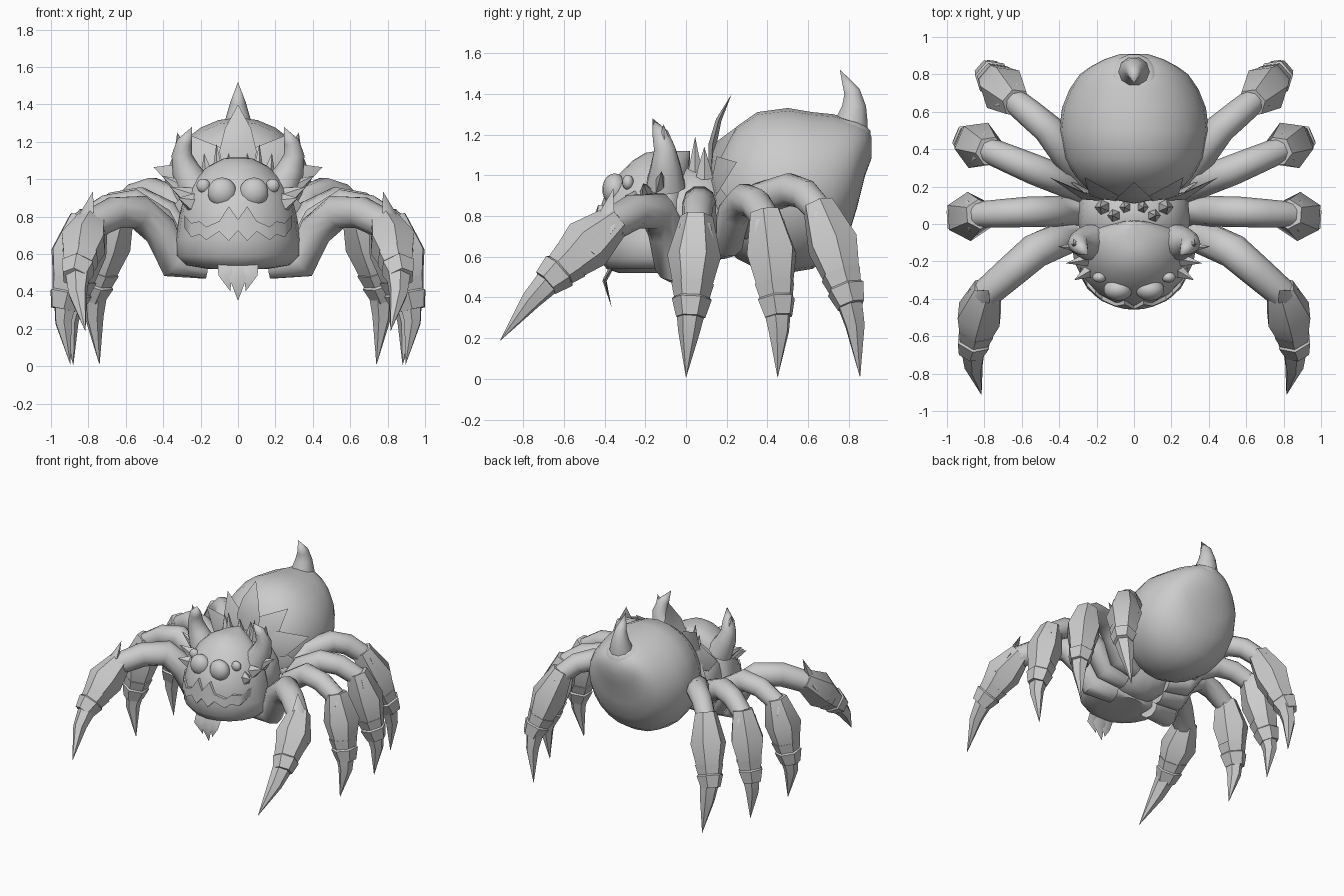
import bpy, bmesh, math
from mathutils import Vector

if "Cube" in bpy.data.objects:
    bpy.data.objects.remove(bpy.data.objects["Cube"])

grey = bpy.data.materials.new("stone_grey")
grey.diffuse_color = (0.6, 0.6, 0.6, 1)
grey.use_nodes = True
grey.node_tree.nodes["Principled BSDF"].inputs["Base Color"].default_value = grey.diffuse_color


def finish(name, bm):
    bmesh.ops.remove_doubles(bm, verts=bm.verts, dist=0.0005)
    bmesh.ops.recalc_face_normals(bm, faces=bm.faces)
    me = bpy.data.meshes.new(name)
    bm.to_mesh(me)
    bm.free()
    me.materials.append(grey)
    ob = bpy.data.objects.new(name, me)
    bpy.context.collection.objects.link(ob)
    return ob


def loft(name, rings):
    """Skin a row of closed rings and cap both ends."""
    bm = bmesh.new()
    rows = [[bm.verts.new(p) for p in ring] for ring in rings]
    n = len(rows[0])
    for a, b in zip(rows, rows[1:]):
        for i in range(n):
            j = (i + 1) % n
            bm.faces.new((a[i], a[j], b[j], b[i]))
    bm.faces.new(rows[0])
    bm.faces.new(rows[-1])
    return finish(name, bm)


def tube(name, path, n=(1, 0, 0), sides=10, thick=1.0, sx=1):
    """Tapered tube along (x, y, z, radius) points; n is the width axis."""
    pts = [Vector((p[0] * sx, p[1], p[2])) for p in path]
    n = Vector((n[0] * sx, n[1], n[2]))
    rings = []
    for k, p in enumerate(pts):
        t = (pts[min(k + 1, len(pts) - 1)] - pts[max(k - 1, 0)]).normalized()
        a = (n - t * n.dot(t)).normalized()
        b = t.cross(a)
        r = max(path[k][3], 0.0001)
        rings.append([p + a * r * math.cos(2 * math.pi * i / sides)
                      + b * r * thick * math.sin(2 * math.pi * i / sides)
                      for i in range(sides)])
    return loft(name, rings)


def body(name, rows, sides=20):
    """Ellipse sections along y from (y, z low, z high, half width)."""
    return loft(name, [[(w * math.cos(2 * math.pi * i / sides), y,
                         (lo + hi) / 2 + (hi - lo) / 2 * math.sin(2 * math.pi * i / sides))
                        for i in range(sides)] for y, lo, hi, w in rows])


def eye(name, c, r):
    bm = bmesh.new()
    bmesh.ops.create_uvsphere(bm, u_segments=14, v_segments=9, radius=r)
    bmesh.ops.scale(bm, verts=bm.verts, vec=(1.1, .85, 1.1))
    bmesh.ops.translate(bm, verts=bm.verts, vec=c)
    return finish(name, bm)


def leg(name, side, sx, hip, top, knee, ankle, tip):
    """Arched thigh, armoured shin with a spur, cuff bands and claw."""
    hip, top, knee, ankle, tip = map(Vector, (hip, top, knee, ankle, tip))
    up = Vector((0, 0, 1))
    front = name == "front"
    out = (knee - top).normalized()
    out = Vector((out.x, out.y, 0)).normalized()
    n = (-out.y, out.x, 0)
    d = (ankle - knee).normalized()
    root = Vector((hip.x * .5, hip.y * .8 + .01, hip.z - .01))
    rise = hip.lerp(top, .4) + up * .06
    bend = top.lerp(knee, .5) + up * .03
    g = 1.22 if front else 1.06

    def part(kind, pts, radii, sides, thick=1.0):
        tube(f"{name}_{kind}_{side}", [(*p, r) for p, r in zip(pts, radii)],
             n, sides, thick, sx)

    part("thigh", (root, hip, rise, top, bend, knee),
         [r * g for r in (.07, .078, .077, .077, .072, .066)], 10)
    part("shin", (knee - d * .04, knee.lerp(ankle, .46) + out * .012, ankle),
         (.08, .132, .088), 6)
    part("cuff", (ankle - d * .05, ankle + d * .02, ankle + d * .03, ankle + d * .12),
         (.105, .088, .098, .072), 6)
    part("claw", (ankle + d * .05, ankle.lerp(tip, .45) + out * .03, tip), (.078, .054, 0), 6, .9)
    part("spur", (knee.lerp(ankle, .5) + out * .035, knee + out * .045,
                  knee + up * (.18 if front else .09) - out * .02),
         (.115, .075, 0), 6, .6)


# abdomen and thorax
body("abdomen", [(.12, .76, 1.0, .12), (.18, .66, 1.13, .24), (.25, .59, 1.24, .31),
                 (.35, .54, 1.31, .37), (.5, .52, 1.33, .4), (.62, .54, 1.31, .385),
                 (.72, .60, 1.30, .345), (.8, .71, 1.28, .29), (.84, .84, 1.265, .235),
                 (.88, 1.0, 1.24, .16), (.91, 1.08, 1.19, .07)], 24)
body("thorax", [(-.1, .56, 1.0, .26), (0, .53, 1.05, .3), (.12, .53, 1.05, .29),
                (.2, .62, .98, .22)], 16)

# tail horn with collar
tube("tail_collar", [(0, .76, 1.15, .15), (0, .79, 1.25, .125), (0, .795, 1.27, .09)], sides=14)
tube("tail_horn", [(0, .8, 1.18, .095), (0, .815, 1.27, .082), (0, .825, 1.34, .062),
                   (0, .815, 1.41, .042), (0, .755, 1.52, 0)])

# head: wide jaw closing into a dome, from (z, half width, front y)
HEAD = [(.52, .16, -.33), (.54, .28, -.39), (.59, .335, -.425), (.68, .335, -.44),
        (.8, .315, -.435), (.9, .29, -.4), (1.0, .235, -.335), (1.07, .16, -.265),
        (1.11, .08, -.2), (1.12, .02, -.14)]


def head_y(x, z):
    for (z0, w0, f0), (z1, w1, f1) in zip(HEAD, HEAD[1:]):
        if z0 <= z <= z1:
            t = (z - z0) / (z1 - z0)
            w, f = w0 + (w1 - w0) * t, f0 + (f1 - f0) * t
            return -.1 + (f + .1) * math.sqrt(max(0, 1 - (x / w) ** 2))


rings = []
for z, w, f in HEAD:
    ring = []
    for i in range(20):
        c, s = math.cos(math.pi * i / 10), math.sin(math.pi * i / 10)
        ring.append((w * c, -.1 + (s * .12 if s > 0 else -s * (f + .1)), z))
    rings.append(ring)
loft("head", rings)

# jagged mouth band hugging the face, from (x, z high, z low)
MOUTH = [(0, .785, .725), (.05, .855, .67), (.1, .775, .72), (.17, .745, .675),
         (.205, .775, .705), (.25, .765, .69), (.285, .805, .74)]
bm = bmesh.new()
for sx in (1, -1):
    cols = []
    for x, hi, lo in MOUTH:
        cols.append([bm.verts.new((x * sx, head_y(x, z) + d, z))
                     for z, d in ((hi, -.02), (lo, -.02), (lo, .03), (hi, .03))])
    for a, b in zip(cols, cols[1:]):
        for i in range(4):
            j = (i + 1) % 4
            bm.faces.new((a[i], a[j], b[j], b[i]))
    bm.faces.new(cols[-1])
finish("mouth", bm)

# middle chin barb and central collar leaf
tube("chin_barb_middle", [(0, -.36, .56, .06), (0, -.4, .48, .05), (0, -.365, .35, 0)],
     sides=4, thick=.2)
tube("collar_leaf_top", [(0, .12, .95, .06), (0, .13, 1.15, .1), (0, .16, 1.27, .07),
                         (0, .225, 1.4, 0)], sides=4, thick=.2)

for sx, side in ((1, "right"), (-1, "left")):
    # eyes
    eye("large_eye_" + side, (.085 * sx, -.35, .93), .072)
    eye("small_eye_" + side, (.185 * sx, -.285, .965), .034)
    # head horns with a forked tip
    tube("head_horn_" + side, [(.23, -.1, .95, .1), (.28, -.1, 1.05, .075), (.3, -.105, 1.13, .055),
                               (.285, -.125, 1.2, .042), (.245, -.165, 1.28, 0)], sx=sx)
    tube("horn_barb_" + side, [(.285, -.1, 1.06, .055), (.305, -.105, 1.16, .035),
                               (.325, -.11, 1.25, 0)], sides=6, sx=sx)
    # cheek spikes
    for i in range(3):
        tube(f"cheek_spike_{side}_{i}", [(.255 - .01 * i, -.13 - .06 * i, .93 - .03 * i, .06),
                                         (.41 - .045 * i, -.12 - .09 * i, 1.02 - .06 * i, 0)],
             n=(0, 0, 1), sides=5, thick=.7, sx=sx)
    # side chin barbs
    tube("chin_barb_" + side, [(.06, -.36, .56, .05), (.07, -.4, .49, .035), (.04, -.38, .4, 0)],
         sides=4, thick=.2, sx=sx)
    # collar leaves fanned behind the thorax
    for i, (ang, length) in enumerate([(38, .43), (70, .48), (100, .38)]):
        dx, dz = math.sin(math.radians(ang)), math.cos(math.radians(ang))
        tube(f"collar_leaf_{side}_{i}",
             [(dx * q, y, .9 + dz * q, r) for q, y, r in
              ((.08, .13, .06), (length * .6, .15, .1), (length, .25, 0))],
             n=(dz, 0, -dx), sides=4, thick=.2, sx=sx)
    # small crown spikes on the thorax
    for i in range(3):
        x, y, h = .045 + .06 * i, .09 - .045 * (i % 2), .09 + .05 * (i % 2)
        tube(f"crown_spike_{side}_{i}", [(x, y, .98, .045), (x, y, 1.04, .032),
                                         (x * 1.1, y, 1.05 + h, 0)], sides=5, sx=sx)
    # four legs: hip, top, knee, ankle, tip
    leg("front", side, sx, (.34, -.06, .56), (.53, -.145, .825), (.79, -.37, .755),
        (.85, -.6, .55), (.815, -.915, .185))
    leg("second", side, sx, (.33, .07, .62), (.56, .065, .87), (.835, .05, .76),
        (.91, .03, .42), (.895, 0, .005))
    leg("third", side, sx, (.3, .2, .67), (.53, .29, .88), (.78, .395, .78),
        (.87, .44, .42), (.88, .45, .005))
    leg("rear", side, sx, (.3, .28, .76), (.46, .51, .93), (.64, .66, .82),
        (.75, .775, .47), (.74, .855, .005))

# smooth shading with hard creases kept
bpy.ops.object.select_all(action='SELECT')
bpy.context.view_layer.objects.active = bpy.data.objects["head"]
bpy.ops.object.shade_smooth_by_angle(angle=math.radians(48))
